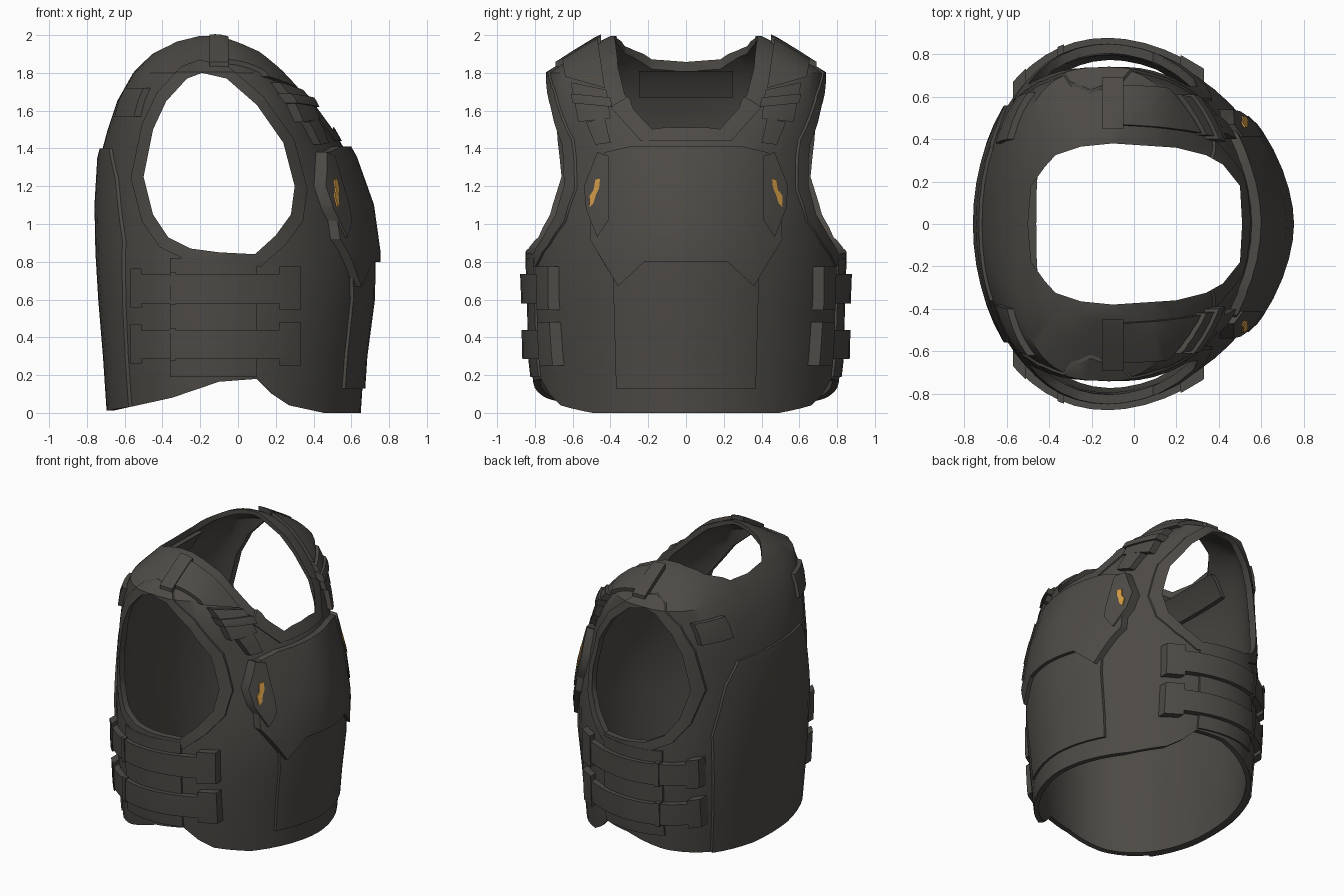
import bpy, bmesh, math

cube = bpy.data.objects.get("Cube")
if cube:
    bpy.data.objects.remove(cube)


def material(name, rgb):
    m = bpy.data.materials.new(name)
    m.use_nodes = True
    m.diffuse_color = (*rgb, 1)
    b = m.node_tree.nodes["Principled BSDF"]
    b.inputs["Base Color"].default_value = (*rgb, 1)
    b.inputs["Roughness"].default_value = 0.9
    return m


CLOTH = material("dark_cloth", (0.075, 0.069, 0.061))
ORANGE = material("orange_mark", (0.62, 0.32, 0.06))

# Torso sections: height, back x, chest x, half width, squareness
STATIONS = [
    (0.0, -.68, .65, .79, 1.85), (0.3, -.70, .67, .825, 1.85),
    (0.6, -.725, .71, .83, 1.85), (0.85, -.74, .715, .84, 1.8),
    (1.1, -.745, .68, .82, 1.75), (1.35, -.73, .59, .795, 1.8),
    (1.5, -.69, .505, .765, 2.1), (1.65, -.64, .41, .745, 2.4),
    (1.8, -.555, .25, .73, 2.7), (1.9, -.46, .15, .57, 2.8),
    (1.965, -.36, .02, .46, 2.8), (1.995, -.26, -.08, .40, 2.8)]
SIDES = 56
CENTRE = -0.12


def make(name, bm):
    bmesh.ops.recalc_face_normals(bm, faces=bm.faces)
    me = bpy.data.meshes.new(name)
    bm.to_mesh(me)
    bm.free()
    ob = bpy.data.objects.new(name, me)
    bpy.context.collection.objects.link(ob)
    return ob


def torso(name, d):
    """Closed torso solid, grown outwards by d."""
    bm = bmesh.new()
    rings = []
    stations = list(STATIONS)
    if d < 0:
        stations.insert(0, (-0.1, *STATIONS[0][1:]))
    for z, xb, xf, w, n in stations:
        z += 0.6 * d * max(0, z / 2) ** 4
        ring = []
        for i in range(SIDES):
            a = 2 * math.pi * i / SIDES
            c, s = math.cos(a), math.sin(a)
            k = n if c > 0 else n + 0.3
            px = abs(c) ** (2 / k)
            py = math.copysign(abs(s) ** (2 / k), s) * (w + d)
            x = CENTRE + px * ((xf + d - CENTRE) if c > 0 else (xb - d - CENTRE))
            ring.append(bm.verts.new((x, py, z)))
        rings.append(ring)
    for lo, hi in zip(rings, rings[1:]):
        for i in range(SIDES):
            j = (i + 1) % SIDES
            bm.faces.new((lo[i], lo[j], hi[j], hi[i]))
    bm.faces.new(rings[0])
    bm.faces.new(rings[-1])
    return make(name, bm)


def prism(poly, axis, lo, hi):
    """Polygon extruded along one axis."""
    bm = bmesh.new()
    place = {"x": lambda p, t: (t, p[0], p[1]),
             "y": lambda p, t: (p[0], t, p[1]),
             "z": lambda p, t: (p[0], p[1], t)}[axis]
    a = [bm.verts.new(place(p, lo)) for p in poly]
    b = [bm.verts.new(place(p, hi)) for p in poly]
    bm.faces.new(a)
    bm.faces.new(b)
    for i in range(len(a)):
        j = (i + 1) % len(a)
        bm.faces.new((a[i], a[j], b[j], b[i]))
    return make("cutter", bm)


def reach(me):
    return [max((abs(v.co[i]) for v in me.vertices), default=0) for i in range(3)]


def carve(ob, cutter, op):
    """Bake one cut; a cut may never enlarge the part, so else try the next solver."""
    before = reach(ob.data)
    m = ob.modifiers.new("cut", "BOOLEAN")
    m.object, m.operation = cutter, op
    solvers = m.bl_rna.properties["solver"].enum_items.keys()
    for solver in sorted(solvers, key=lambda s: s != "EXACT"):
        m.solver = solver
        dg = bpy.context.evaluated_depsgraph_get()
        me = bpy.data.meshes.new_from_object(ob.evaluated_get(dg))
        if me.vertices and all(b <= a + 0.001 for a, b in zip(before, reach(me))):
            ob.data = me
            break
    ob.modifiers.clear()


def finish(ob, mat):
    ob.data.materials.clear()
    ob.data.materials.append(mat)
    bpy.ops.object.select_all(action="DESELECT")
    ob.select_set(True)
    bpy.context.view_layer.objects.active = ob
    bpy.ops.object.shade_smooth_by_angle(angle=math.radians(32))


# Openings: arms, neck and the arched hem
ARM = [(-.5, 1.25), (-.45, 1.5), (-.38, 1.65), (-.27, 1.77), (-.19, 1.8),
       (-.06, 1.77), (.1, 1.63), (.24, 1.43), (.3, 1.2), (.28, 1.05),
       (.2, .94), (.09, .84), (-.1, .85), (-.25, .87), (-.37, .93), (-.45, 1.05)]
NECK = [(.51, 0), (.5, .18), (.42, .28), (.34, .325), (.2, .36), (-.1, .38),
        (-.25, .365), (-.37, .325), (-.42, .27), (-.485, .18), (-.5, 0)]
NECK += [(x, -y) for x, y in NECK[-2:0:-1]]
HEM = [(-.8, -.1), (-.8, .01), (-.66, .012), (-.35, .08), (-.1, .165), (.1, .18),
       (.18, .1), (.27, .04), (.5, -.01), (.5, -.1)]
arm = prism(ARM, "y", -1.2, 1.2)
neck = prism(NECK, "z", 1.2, 2.3)
hem = prism(HEM, "y", -1.2, 1.2)


def panel(name, d, region=None, axis="x", lo=0, hi=1.2, thick=0.04, mat=CLOTH, cuts=()):
    """Curved sheet following the torso, trimmed to a region."""
    ob = torso(name, d)
    inner = torso("inner", d - thick)
    carve(ob, inner, "DIFFERENCE")
    bpy.data.objects.remove(inner)
    if region:
        trim = prism(region, axis, lo, hi)
        carve(ob, trim, "INTERSECT")
        bpy.data.objects.remove(trim)
    for cutter in cuts:
        carve(ob, cutter, "DIFFERENCE")
    finish(ob, mat)


def rect(x0, x1, z0, z1):
    return [(x0, z0), (x1, z0), (x1, z1), (x0, z1)]


def both(half):
    return half + [(-y, z) for y, z in reversed(half) if y]


# Main shell and large panels
panel("vest_shell", 0, thick=0.035, cuts=(arm, neck, hem))
panel("chest_plate", .04, both([(0, .8), (.22, .8), (.36, .67), (.51, .92),
                                (.49, 1.3), (.43, 1.38), (.3, 1.41), (0, 1.41)]), thick=.055)
panel("belly_panel", .015, both([(0, .13), (.37, .13), (.39, .85), (0, .85)]), thick=.03)
panel("collar_band", .01, both([(0, 1.44), (.24, 1.44), (.4, 1.62), (.3, 1.68), (0, 1.68)]),
      thick=.03, cuts=(neck,))
panel("back_panel", .015, both([(0, .0), (.52, .03), (.56, .9), (.46, 1.25), (.36, 1.4), (0, 1.4)]),
      lo=-1.2, hi=-.2, thick=.03, cuts=(hem,))
panel("neck_pad", -.015, rect(-.25, .25, 1.67, 1.81), lo=-1.2, hi=-.2, thick=.045)

for s, side in ((-1, "front"), (1, "back")):
    lo, hi = sorted((s * .1, s * 1.2))

    # Armhole binding and side flap
    ring = [(-.1 + (x + .1) * 1.17, 1.3 + (z - 1.3) * 1.14) for x, z in ARM]
    panel(side + "_armhole_binding", .01, ring, "y", lo, hi, .03, cuts=(arm, neck))
    panel(side + "_side_flap", .012, rect(-.36, .1, .19, .82), "y", lo, hi, .03)

    # Waist straps with end loops and keepers
    for row, z in (("upper", .655), ("lower", .36)):
        name = f"{side}_{row}_waist_"
        panel(name + "strap", .043, rect(-.54, .3, z - .075, z + .08), "y", lo, hi, .05)
        panel(name + "rear_loop", .048, rect(-.57, -.51, z - .1, z + .11), "y", lo, hi, .055)
        panel(name + "chest_loop", .05, rect(.22, .33, z - .11, z + .12), "y", lo, hi, .06)
        panel(name + "keeper", .05, rect(-.36, -.33, z - .085, z + .09), "y", lo, hi, .055)

    # Shoulder pads, pouches and buckles
    def flip(p):
        return [(s * y, z) for y, z in p]
    pad = flip([(.43, 1.72), (.64, 1.78), (.66, 1.9), (.47, 1.99)])
    panel(side + "_shoulder_pad", .025, pad, "x", -.1, 1, cuts=(arm,))
    pouch = flip([(.40, 1.56), (.57, 1.54), (.61, 1.75), (.42, 1.71)])
    panel(side + "_strap_pouch", .035, pouch, "x", 0, 1, cuts=(arm,))
    bar = flip([(.39, 1.62), (.6, 1.64), (.61, 1.69), (.40, 1.67)])
    panel(side + "_strap_bar", .048, bar, "x", 0, 1, .055, cuts=(arm,))
    panel(side + "_strap_rear_pad", .025, flip([(.38, 1.57), (.6, 1.57), (.62, 1.72), (.4, 1.72)]),
          "x", -1, -.2, cuts=(arm,))
    panel(side + "_strap_clip", .035, flip([(.40, 1.43), (.48, 1.42), (.53, 1.54), (.43, 1.56)]),
          "x", 0, 1)
    buckle = [(-.15, s * .45), (-.05, s * .45), (-.05, s * .69), (-.15, s * .69)]
    panel(side + "_shoulder_buckle", .032, buckle, "z", 1.75, 2.2)

    # Chest tab with orange mark
    tab = flip([(.41, 1.36), (.47, 1.38), (.54, 1.2), (.53, 1.08), (.47, .93), (.41, 1.02)])
    panel(side + "_chest_tab", .05, tab, "x", 0, 1, .06)
    mark = flip([(.455, 1.24), (.48, 1.235), (.49, 1.18), (.51, 1.15), (.51, 1.09),
                 (.49, 1.11), (.475, 1.16), (.46, 1.19)])
    panel(side + "_orange_mark", .056, mark, "x", 0, 1, .009, ORANGE)

for cutter in (arm, neck, hem):
    bpy.data.objects.remove(cutter)
